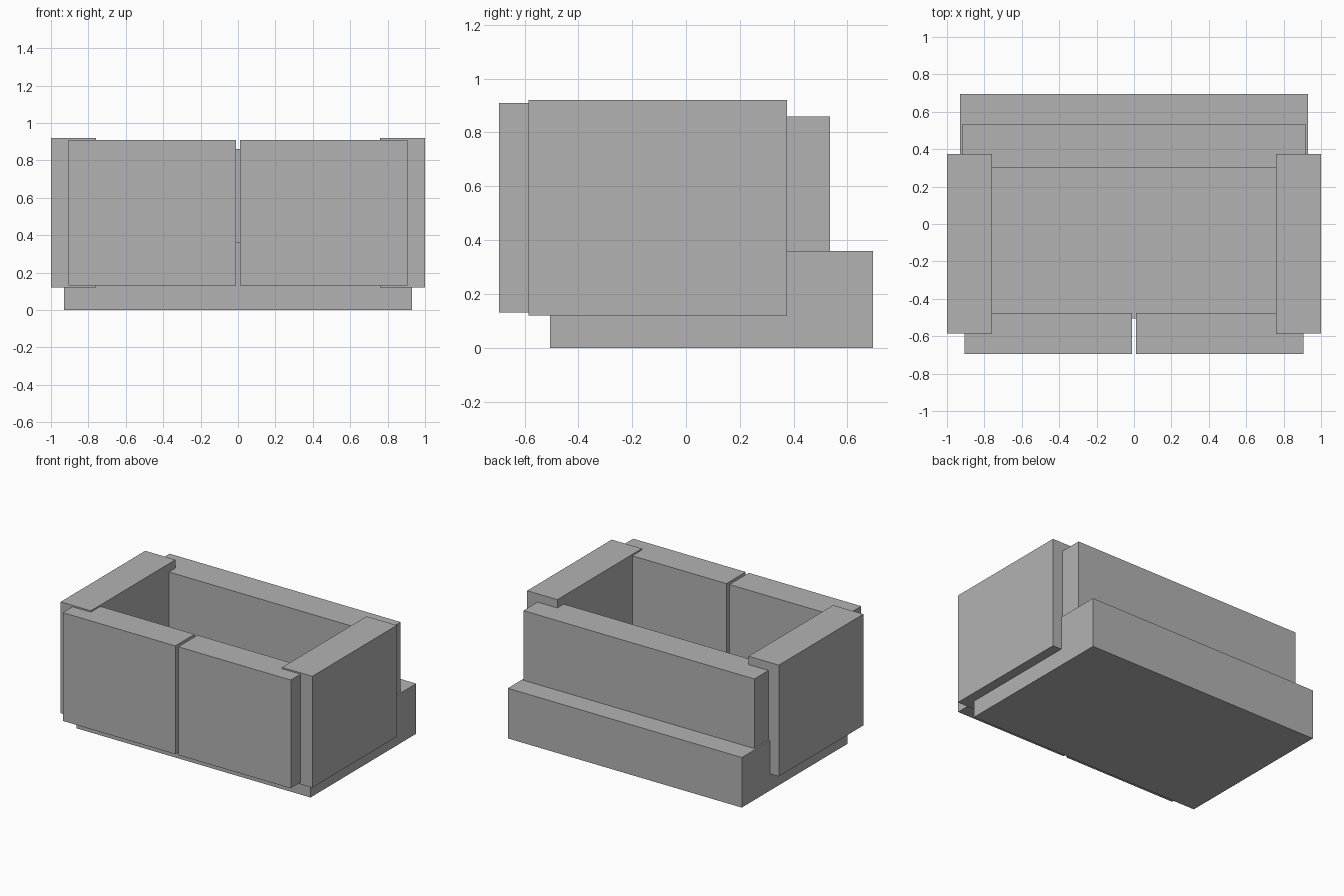
import bpy

if "Cube" in bpy.data.objects:
    bpy.data.objects.remove(bpy.data.objects["Cube"])

grey = bpy.data.materials.new("plain_grey")
grey.diffuse_color = (0.45, 0.45, 0.45, 1)
grey.use_nodes = True
grey.node_tree.nodes["Principled BSDF"].inputs["Base Color"].default_value = grey.diffuse_color


def box(name, x, y, z):
    """Axis-aligned box from (min, max) ranges."""
    ranges = (x, y, z)
    bpy.ops.mesh.primitive_cube_add(size=1, location=[(a + b) / 2 for a, b in ranges])
    ob = bpy.context.object
    ob.name = name
    ob.scale = [b - a for a, b in ranges]
    bpy.ops.object.transform_apply(location=False, rotation=False, scale=True)
    ob.data.materials.append(grey)
    return ob


# low plinth and the long rear wall standing on it
box("base", (-0.93, 0.93), (-0.505, 0.695), (0, 0.36))
box("rear_wall", (-0.918, 0.918), (0.302, 0.535), (0.36, 0.86))

# mirrored side blocks and the two front panels with a narrow gap
for side, s in (("left", -1), ("right", 1)):
    box(side + "_side", sorted((s * 0.76, s * 1.0)), (-0.585, 0.375), (0.12, 0.92))
    box(side + "_front_panel", sorted((s * 0.012, s * 0.906)), (-0.695, -0.476), (0.132, 0.91))
